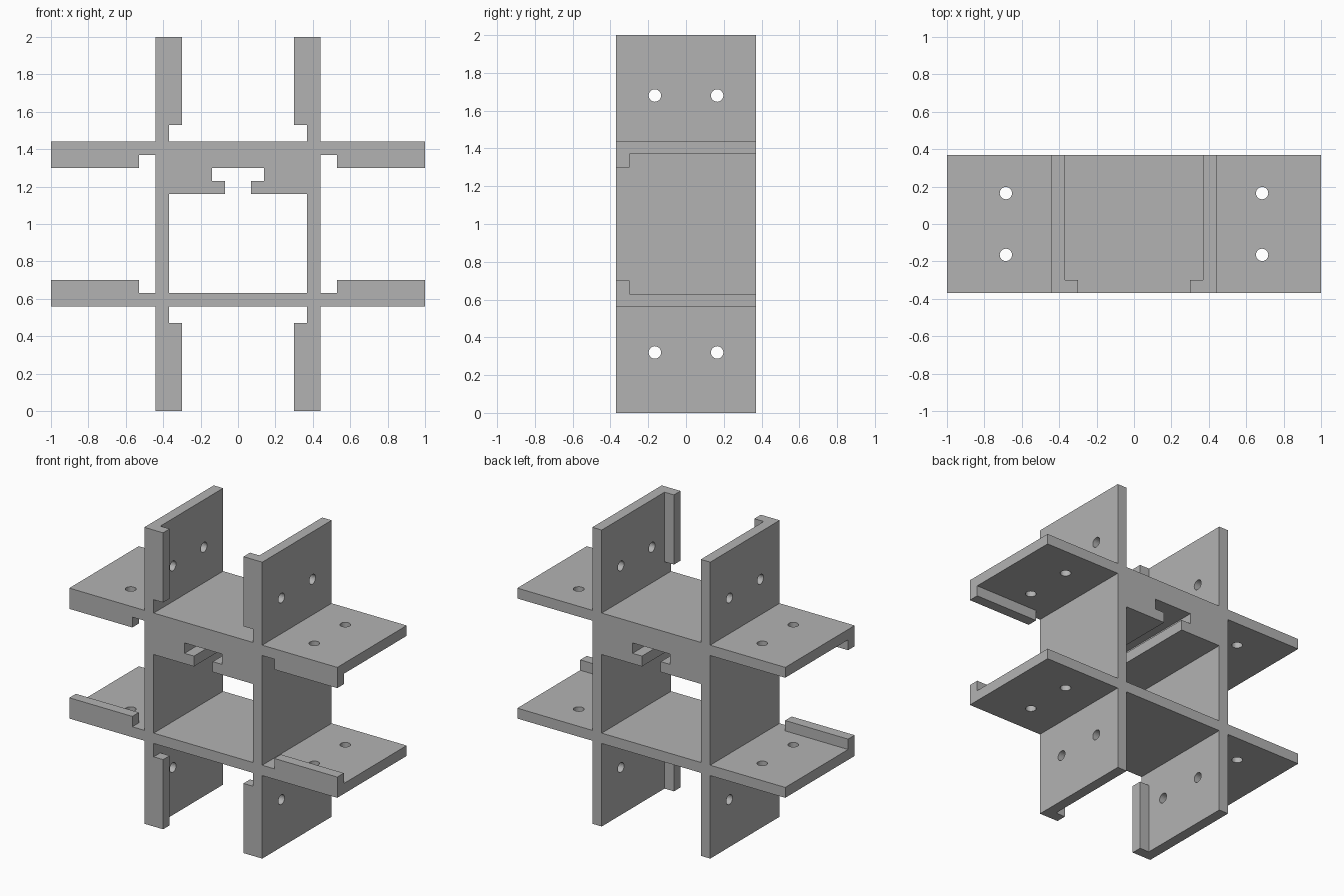
import bpy
import bmesh
from mathutils import Vector

if "Cube" in bpy.data.objects:
    bpy.data.objects.remove(bpy.data.objects["Cube"], do_unlink=True)

DEPTH = 0.37      # half depth of the frame
INNER = 0.37      # inner face of each plate, from the centre
OUTER = 0.44      # outer face of each plate
LIP = 0.07        # lip width and thickness
MID = 1.0         # height of the centre

grey = bpy.data.materials.new("plain grey")
grey.use_nodes = True
grey.diffuse_color = (0.45, 0.45, 0.45, 1)
grey.node_tree.nodes["Principled BSDF"].inputs["Base Color"].default_value = (0.45, 0.45, 0.45, 1)


def make_object(name, bm):
    bmesh.ops.recalc_face_normals(bm, faces=bm.faces)
    mesh = bpy.data.meshes.new(name)
    bm.to_mesh(mesh)
    bm.free()
    mesh.materials.append(grey)
    obj = bpy.data.objects.new(name, mesh)
    bpy.context.scene.collection.objects.link(obj)
    return obj


def add_box(bm, low, high):
    low, high = Vector(low), Vector(high)
    for v in bmesh.ops.create_cube(bm, size=1)["verts"]:
        v.co = (low + high) / 2 + v.co * (high - low)


def box_between(bm, x, y, z):
    add_box(bm, [min(p) for p in (x, y, z)], [max(p) for p in (x, y, z)])


# Crossing plates: one quarter of the outline, mirrored round the centre
quarter = [(INNER, OUTER), (INNER, 1), (OUTER, 1), (OUTER, OUTER),
           (1, OUTER), (1, INNER), (OUTER, INNER)]
outline = []
for sx, sz in ((1, 1), (1, -1), (-1, -1), (-1, 1)):
    part = [(sx * x, MID + sz * z) for x, z in quarter]
    outline += part if sx * sz > 0 else part[::-1]

# Central window with the T-shaped slot in its ceiling
half = [(0.14, 1.30), (0.14, 1.23), (0.07, 1.23), (0.07, 1.16),
        (INNER, 1.16), (INNER, MID - INNER)]
window = half + [(-x, z) for x, z in reversed(half)]

bm = bmesh.new()
for loop in (outline, window):
    verts = [bm.verts.new((x, -DEPTH, z)) for x, z in loop]
    for a, b in zip(verts, verts[1:] + verts[:1]):
        bm.edges.new((a, b))
bmesh.ops.triangle_fill(bm, edges=bm.edges[:], use_beauty=True)
front = bm.faces[:]
extruded = bmesh.ops.extrude_face_region(bm, geom=front, use_keep_orig=True)
moved = [g for g in extruded["geom"] if isinstance(g, bmesh.types.BMVert)]
bmesh.ops.translate(bm, verts=moved, vec=(0, 2 * DEPTH, 0))
frame = make_object("crossed_frame", bm)

# Front lips, sunk slightly into the plates they stand on
lips = bmesh.new()
ys = (-DEPTH, -DEPTH + LIP)
for sx in (-1, 1):
    for sz in (-1, 1):
        near, far = INNER - LIP, INNER + LIP / 2
        box_between(lips, (sx * near, sx * far), ys, (MID + sz * 0.53, MID + sz))
        box_between(lips, (sx * 0.53, sx), ys, (MID + sz * near, MID + sz * far))
lip_tool = make_object("front_lips_helper", lips)

# Screw holes, two through each plate end
holes = bmesh.new()
for sx in (-1, 1):
    for sz in (-1, 1):
        for y in (-0.165, 0.165):
            for upright in (True, False):
                made = bmesh.ops.create_cone(holes, segments=24, cap_ends=True,
                                             radius1=0.033, radius2=0.033, depth=0.2)
                for v in made["verts"]:
                    x0, y0, z0 = v.co
                    if upright:
                        v.co = (sx * 0.405 + z0, y + y0, MID + sz * 0.68 + x0)
                    else:
                        v.co = (sx * 0.685 + x0, y + y0, MID + sz * 0.405 + z0)
hole_tool = make_object("screw_holes_helper", holes)

for tool, operation in ((lip_tool, "UNION"), (hole_tool, "DIFFERENCE")):
    mod = frame.modifiers.new(operation.title(), "BOOLEAN")
    mod.object = tool
    mod.operation = operation
    mod.solver = "EXACT"
    bpy.context.view_layer.objects.active = frame
    bpy.ops.object.modifier_apply(modifier=mod.name)
    bpy.data.objects.remove(tool, do_unlink=True)
